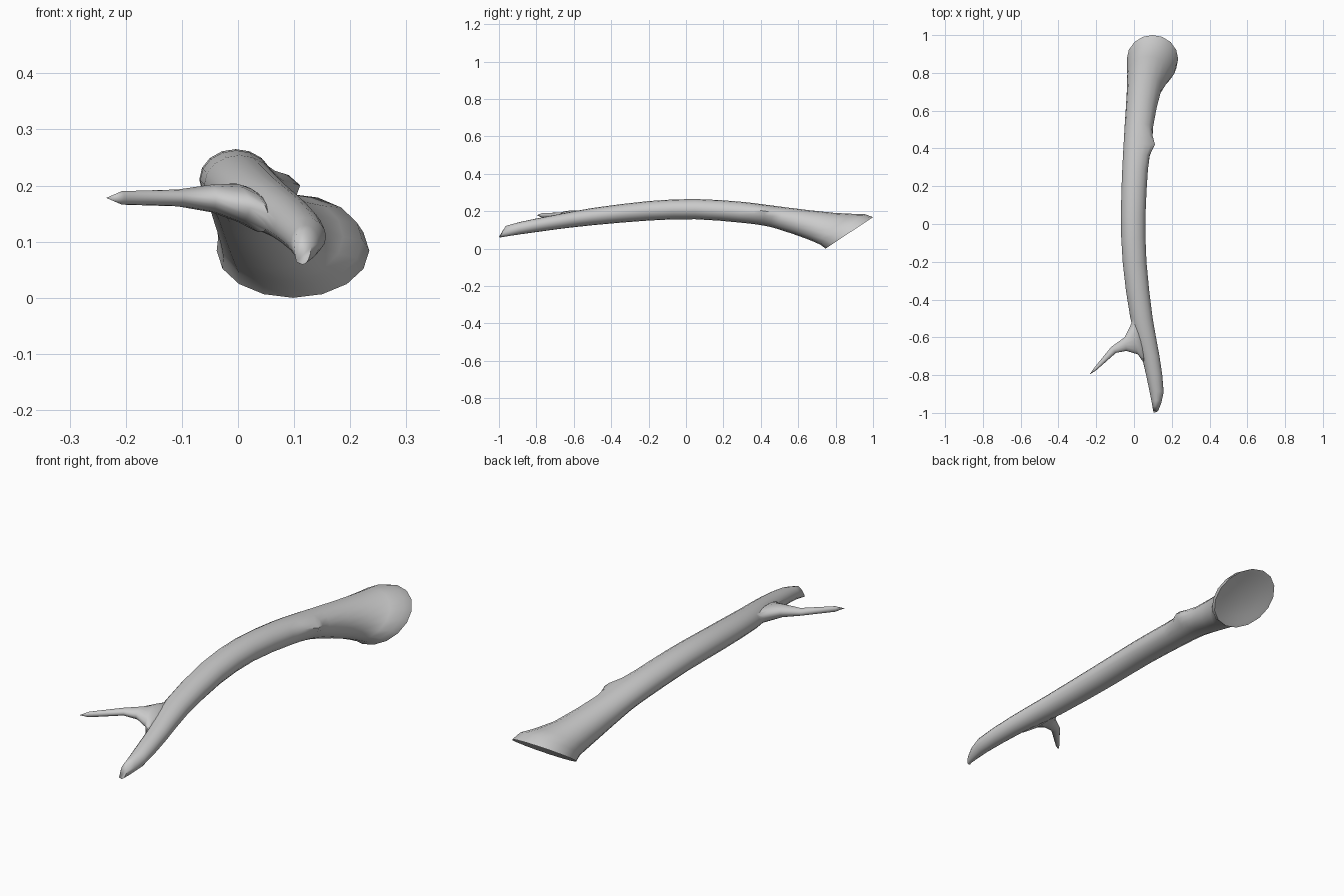
import bpy, bmesh, math
from mathutils import Vector

if "Cube" in bpy.data.objects:
    bpy.data.objects.remove(bpy.data.objects["Cube"])

SIDES = 16


def loft(name, rings, start, end):
    """Skin rings (centre, half axis u, half axis w, knob size) and close both ends with fans."""
    bm = bmesh.new()
    loops = []
    for c, u, w, knob in rings:
        loop = []
        for i in range(SIDES):
            a = math.tau * i / SIDES
            p = c + u * math.cos(a) + w * math.sin(a)
            p.x += knob * max(0, math.cos(a - 0.49)) ** 5
            loop.append(bm.verts.new(p))
        loops.append(loop)
    for a, b in zip(loops, loops[1:]):
        for i in range(SIDES):
            j = (i + 1) % SIDES
            bm.faces.new((a[i], a[j], b[j], b[i]))
    for loop, tip in ((loops[0], start), (loops[-1], end)):
        t = bm.verts.new(tip)
        for i in range(SIDES):
            bm.faces.new((loop[i], loop[(i + 1) % SIDES], t))
    bmesh.ops.recalc_face_normals(bm, faces=bm.faces)
    me = bpy.data.meshes.new(name)
    bm.to_mesh(me)
    bm.free()
    ob = bpy.data.objects.new(name, me)
    bpy.context.collection.objects.link(ob)
    return ob


def refine(rows):
    """Add a smooth in-between row in every gap."""
    out = [rows[0]]
    for i in range(len(rows) - 1):
        p, a, b, n = (rows[max(i - 1, 0)], rows[i], rows[i + 1],
                      rows[min(i + 2, len(rows) - 1)])
        out.append([(9 * (s + t) - r - v) / 16 for r, s, t, v in zip(p, a, b, n)])
        out.append(b)
    return out


def beam_ring(x, y, z, rx, rz):
    # both ends are cut at a slant; a knob swells near y = 0.42
    shear = max(0, 3.2 * (y - 0.4), 3.8 * (-0.845 - y))
    knob = 0.03 * math.exp(-((y - 0.42) / 0.045) ** 2)
    return Vector((x, y, z)), Vector((rx, 0, 0)), Vector((0, shear * rz, rz)), knob


# Main beam: x, y, z, half width, half height
beam = [
    (.115, -.980, .090, .015, .031),
    (.120, -.890, .109, .037, .034),
    (.088, -.700, .141, .047, .039),
    (.040, -.500, .171, .059, .046),
    (.003, -.200, .202, .063, .052),
    (-.004, .050, .211, .065, .054),
    (.006, .290, .195, .068, .056),
    (.016, .420, .179, .071, .056),
    (.025, .510, .163, .075, .058),
    (.055, .720, .121, .092, .070),
    (.093, .838, .102, .129, .083),
]
rings = [beam_ring(*row) for row in refine(beam)]

# Slanted base disc with a rim and a shallow dish
c, u, w, _ = beam_ring(.098, .873, .084, .136, .084)
dish = Vector((0, -.011, .004))
for scale, depth in ((1, 0), (.85, .3), (.6, 1)):
    rings.append((c + dish * depth, u * scale, w * scale, 0))
antler = loft("antler", rings, (.104, -.999, .064), c + dish * 1.4)

# Side tine: left edge x, y, right edge x, y, drop of right edge, half height
tine = [
    (-.005, -.50, .055, -.74, .040, .036),
    (-.020, -.54, .020, -.690, .018, .034),
    (-.050, -.60, -.040, -.672, .002, .025),
    (-.120, -.650, -.095, -.682, 0, .015),
    (-.212, -.763, -.202, -.776, 0, .012),
]
rings = []
for ax, ay, bx, by, drop, h in tine:
    a, b = Vector((ax, ay, .178)), Vector((bx, by, .178 - drop))
    rings.append(((a + b) / 2, (b - a) / 2, Vector((0, 0, h)), 0))
side_tine = loft("side_tine", rings, (.08, -.60, .155), (-.235, -.797, .178))

# Weld the tine into the beam
m = antler.modifiers.new("join", 'BOOLEAN')
m.operation = 'UNION'
m.solver = 'EXACT'
m.object = side_tine
bpy.context.view_layer.objects.active = antler
antler.select_set(True)
bpy.ops.object.modifier_apply(modifier=m.name)
bpy.data.objects.remove(side_tine)
bpy.ops.object.shade_smooth_by_angle(angle=math.radians(50))
